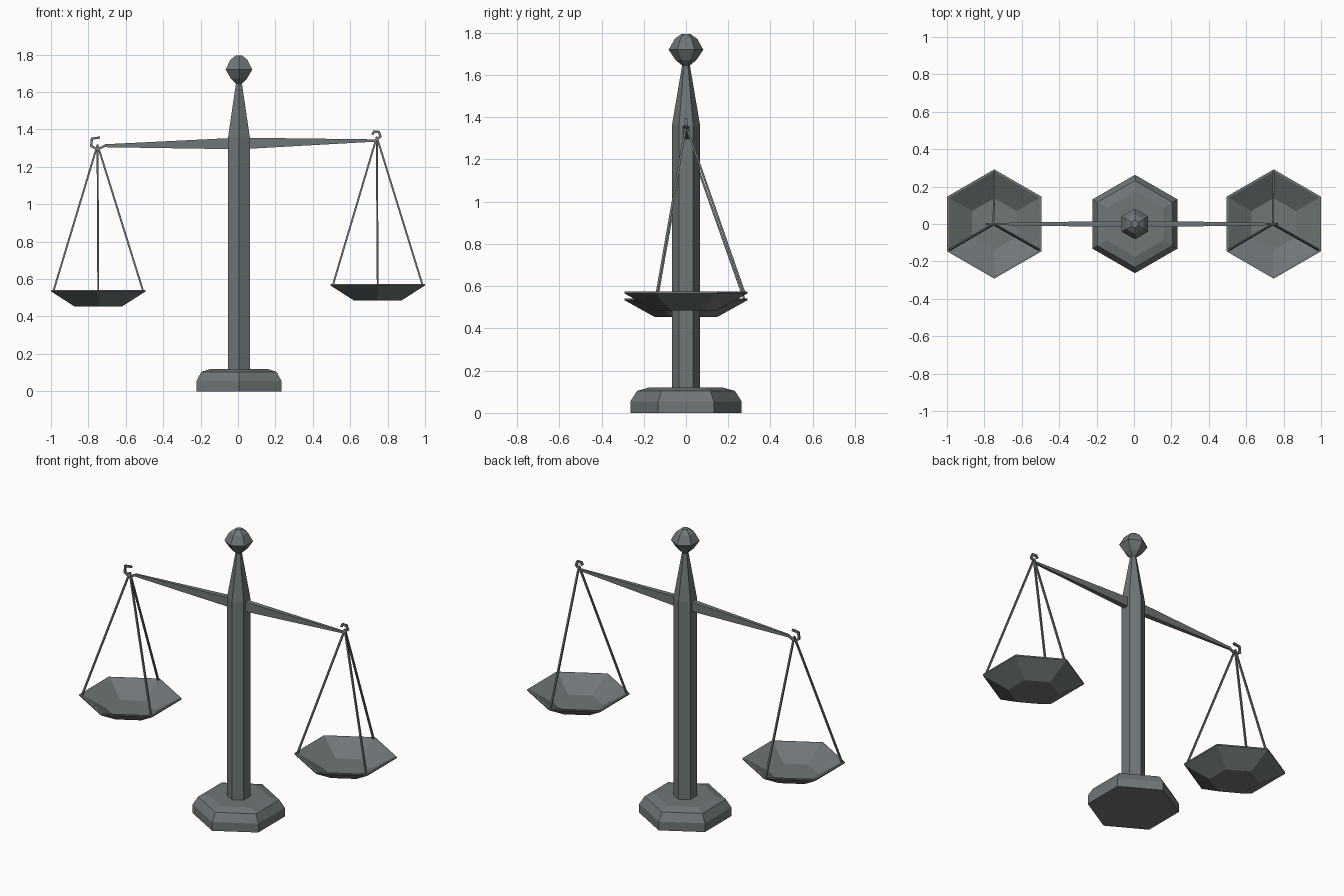
import bpy, bmesh, math
from mathutils import Vector

if "Cube" in bpy.data.objects:
    bpy.data.objects.remove(bpy.data.objects["Cube"], do_unlink=True)

metal = bpy.data.materials.new("dark_grey_metal")
GREY = (0.16, 0.182, 0.187, 1)
metal.diffuse_color = GREY
metal.use_nodes = True
metal.node_tree.nodes["Principled BSDF"].inputs["Base Color"].default_value = GREY


def finish(name, bm):
    bmesh.ops.recalc_face_normals(bm, faces=bm.faces)
    mesh = bpy.data.meshes.new(name)
    bm.to_mesh(mesh)
    bm.free()
    mesh.materials.append(metal)
    obj = bpy.data.objects.new(name, mesh)
    bpy.context.collection.objects.link(obj)
    return obj


def loft(bm, rings):
    """Skin a closed solid through rings with equal vertex counts."""
    rings = [[bm.verts.new(p) for p in ring] for ring in rings]
    for a, b in zip(rings, rings[1:]):
        n = len(a)
        for i in range(n):
            bm.faces.new((a[i], a[(i + 1) % n], b[(i + 1) % n], b[i]))
    bm.faces.new(rings[0][::-1])
    bm.faces.new(rings[-1])


def hex_ring(cx, r, z):
    """Hexagon with corners on the y axis."""
    return [(cx + r * math.cos(a), r * math.sin(a), z)
            for a in (math.radians(30 + 60 * i) for i in range(6))]


def hex_part(name, cx, profile):
    bm = bmesh.new()
    loft(bm, [hex_ring(cx, r, z) for r, z in profile])
    return finish(name, bm)


def rod(bm, points, r):
    """Square bar along a path, with mitred corners in the xz plane."""
    pts = [Vector(p) for p in points]
    rings = []
    for i, p in enumerate(pts):
        d_in = (p - pts[max(i - 1, 0)]).normalized()
        d_out = (pts[min(i + 1, len(pts) - 1)] - p).normalized()
        d = (d_in + d_out).normalized()
        scale = 1 / max(d.dot(d_out if d_out.length else d_in), 0.5)
        ref = Vector((0, 1, 0))
        u = d.cross(ref).normalized()
        v = u.cross(d).normalized()
        u = u * scale
        rings.append([p + r * (a * u + b * v)
                      for a, b in ((1, 1), (-1, 1), (-1, -1), (1, -1))])
    loft(bm, rings)


# Stand: stepped foot, tapering post, faceted finial
CX = 0.005
hex_part("base", CX, [(0.263, 0), (0.263, 0.055), (0.232, 0.104), (0.175, 0.12)])
hex_part("post", CX, [(0.067, 0.11), (0.067, 1.36), (0.016, 1.66)])
hex_part("finial", CX, [(0.018, 1.645), (0.05, 1.672), (0.082, 1.72),
                        (0.053, 1.772), (0.02, 1.795)])

# Slightly tilted beam, thick in the middle: x, centre z, half height, half width
bm = bmesh.new()
loft(bm, [[(x, a * w, z + b * h) for a, b in ((1, 1), (-1, 1), (-1, -1), (1, -1))]
          for x, z, h, w in ((-0.71, 1.313, 0.008, 0.006),
                             (CX, 1.325, 0.031, 0.018),
                             (0.74, 1.341, 0.006, 0.006))])
finish("beam", bm)

# Open hooks at the beam ends
hooks = {
    "right": [(-0.738, 1.357), (-0.781, 1.351), (-0.785, 1.312),
              (-0.751, 1.292), (-0.708, 1.315)],
    "left": [(0.718, 1.372), (0.727, 1.388), (0.753, 1.387),
             (0.762, 1.362), (0.735, 1.341)],
}
for side, path in hooks.items():
    bm = bmesh.new()
    rod(bm, [(x, 0, z) for x, z in path], 0.006)
    finish(side + "_hook", bm)

# Hanging pans, each on three cords
for side, cx, rim, apex in (("right", -0.747, 0.542, (-0.751, 0, 1.318)),
                            ("left", 0.747, 0.574, (0.742, 0, 1.36))):
    hex_part(side + "_pan", cx, [
        (0.138, rim - 0.080), (0.280, rim), (0.292, rim),
        (0.292, rim - 0.008), (0.146, rim - 0.089)])
    bm = bmesh.new()
    for deg in (90, 210, 330):
        a = math.radians(deg)
        rod(bm, [apex, (cx + 0.276 * math.cos(a), 0.276 * math.sin(a), rim - 0.004)],
            0.005)
    finish(side + "_cords", bm)
